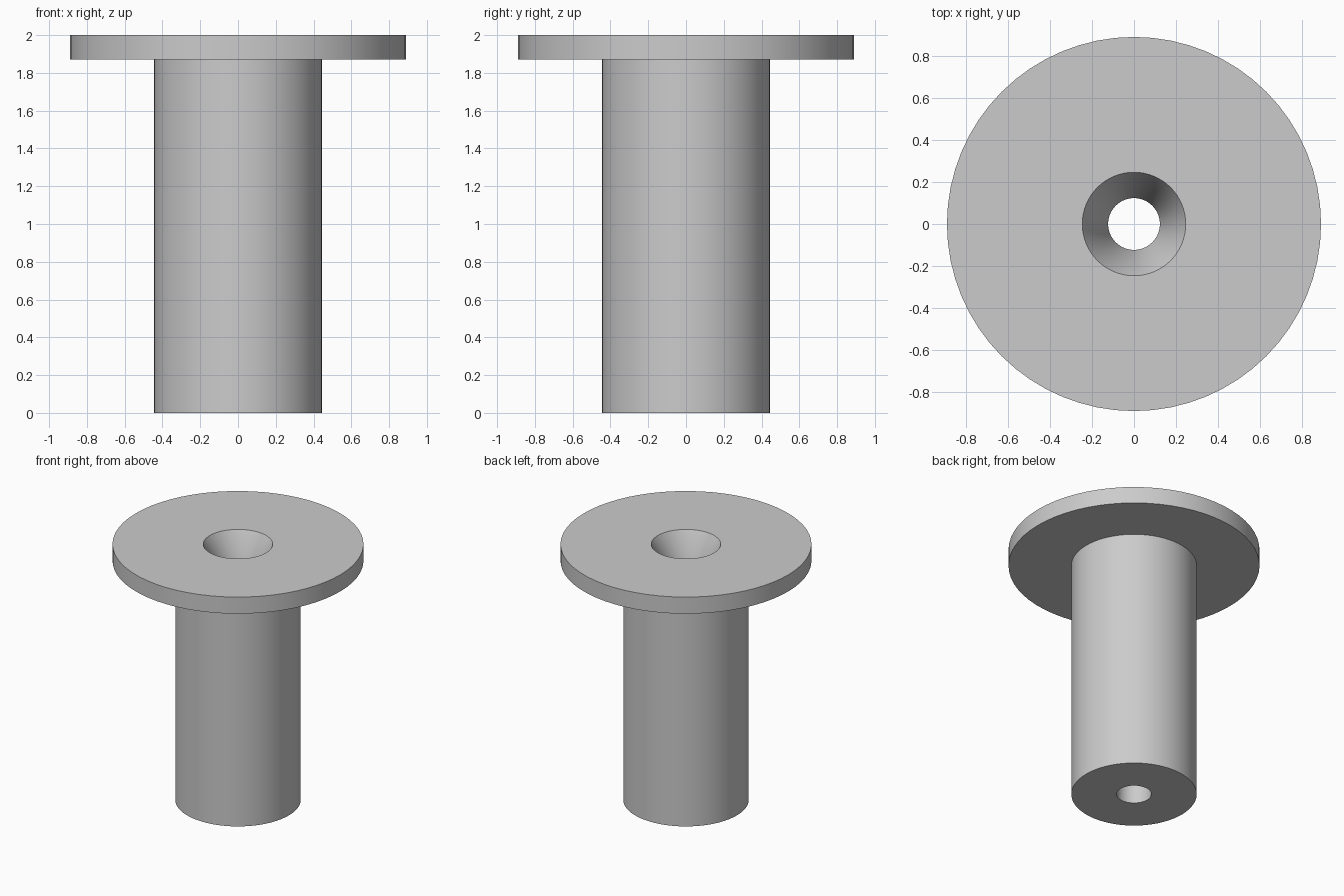
import bpy
import bmesh
import math
from mathutils import Matrix, Vector

default_cube = bpy.data.objects.get("Cube")
if default_cube:
    bpy.data.objects.remove(default_cube, do_unlink=True)

SEGMENTS = 64

# Plain grey material
grey = bpy.data.materials.new("light grey")
grey.use_nodes = True
colour = (0.6, 0.6, 0.6, 1)
grey.diffuse_color = colour
grey.node_tree.nodes["Principled BSDF"].inputs["Base Color"].default_value = colour


def lathe(name, profile):
    """Turn a closed (radius, height) profile around the z axis."""
    bm = bmesh.new()
    verts = [bm.verts.new((r, 0, z)) for r, z in profile]
    edges = [bm.edges.new((a, b)) for a, b in zip(verts, verts[1:] + verts[:1])]
    bmesh.ops.spin(bm, geom=verts + edges, cent=(0, 0, 0), axis=(0, 0, 1),
                   angle=math.tau, steps=SEGMENTS, use_merge=False)
    bmesh.ops.remove_doubles(bm, verts=bm.verts, dist=0.0005)
    bmesh.ops.recalc_face_normals(bm, faces=bm.faces)
    mesh = bpy.data.meshes.new(name)
    bm.to_mesh(mesh)
    bm.free()
    mesh.materials.append(grey)
    obj = bpy.data.objects.new(name, mesh)
    bpy.context.collection.objects.link(obj)
    bpy.ops.object.select_all(action='DESELECT')
    obj.select_set(True)
    bpy.context.view_layer.objects.active = obj
    bpy.ops.object.shade_smooth_by_angle(angle=math.radians(30))
    return obj


# Shaft, flange and countersunk through hole, turned as one solid
shaft, flange, hole, sink = 0.444, 0.889, 0.123, 0.246
flange_base, sink_base, top = 1.87, 1.76, 2.0
lathe("flanged_bushing", [
    (hole, 0), (shaft, 0), (shaft, flange_base), (flange, flange_base),
    (flange, top), (sink, top), (hole, sink_base),
])
